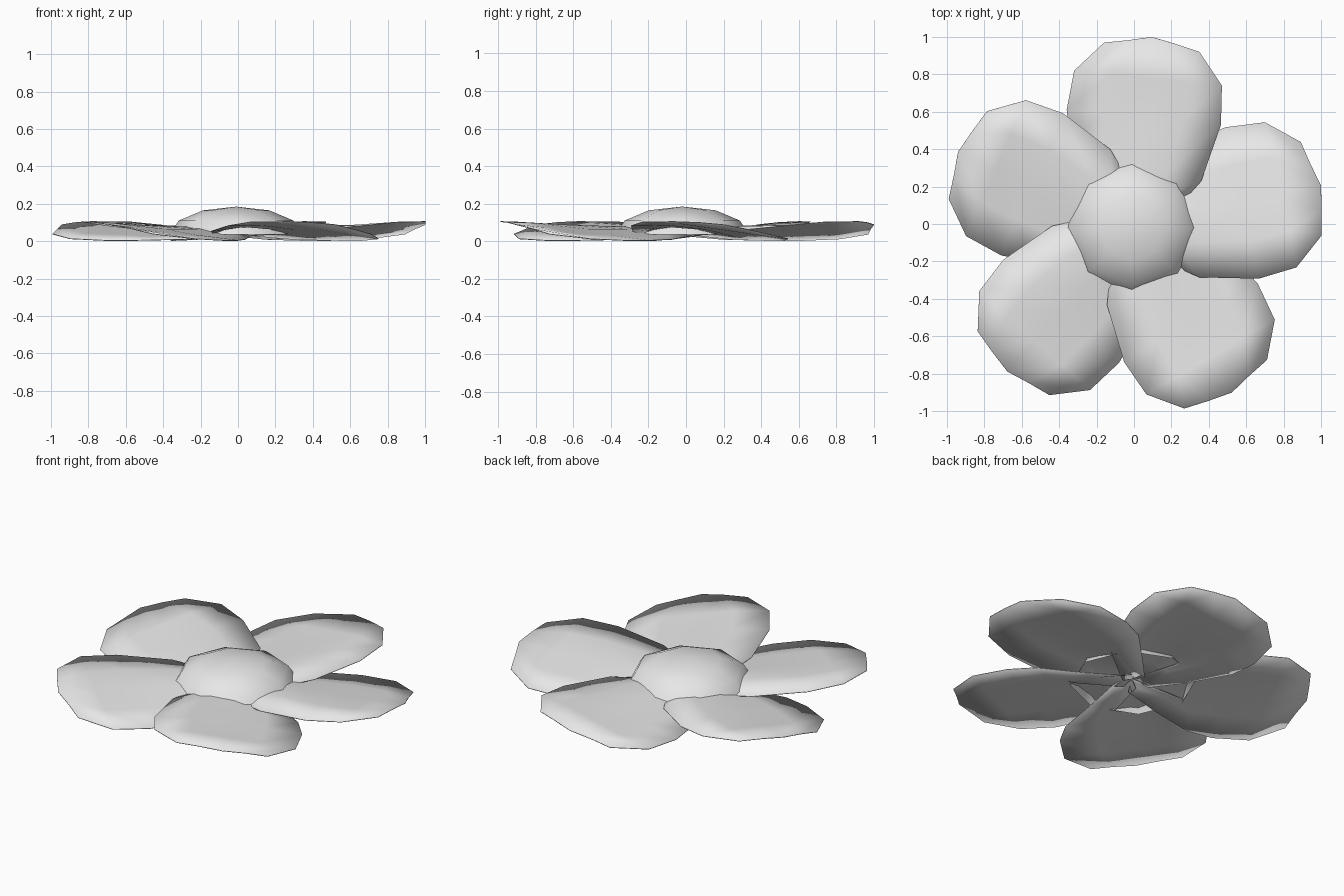
import bpy, bmesh, math
from mathutils import Vector, Matrix

cube = bpy.data.objects.get("Cube")
if cube:
    bpy.data.objects.remove(cube, do_unlink=True)

grey = bpy.data.materials.new("pale_grey")
grey.use_nodes = True
grey.diffuse_color = (0.8, 0.8, 0.8, 1)
grey.node_tree.nodes["Principled BSDF"].inputs["Base Color"].default_value = (0.8, 0.8, 0.8, 1)

CENTRE = Vector((0, -0.02, 0))


def finish(bm, name):
    mesh = bpy.data.meshes.new(name)
    bm.to_mesh(mesh)
    bm.free()
    mesh.materials.append(grey)
    obj = bpy.data.objects.new(name, mesh)
    bpy.context.collection.objects.link(obj)
    for poly in mesh.polygons:
        poly.use_smooth = True
    return obj


# Petal cross-sections from base to tip: low edge, high edge, heights across
SECTIONS = [
    ((-0.10, 0.00), (0.06, -0.03), (0.03, 0.05, 0.06, 0.05, 0.03)),
    ((-0.21, 0.20), (0.28, 0.14), (0.012, 0.045, 0.075, 0.07, 0.04)),
    ((-0.34, 0.45), (0.36, 0.23), (0.006, 0.025, 0.065, 0.08, 0.055)),
    ((-0.36, 0.61), (0.465, 0.53), (0.006, 0.035, 0.065, 0.088, 0.085)),
    ((-0.32, 0.82), (0.47, 0.74), (0.015, 0.042, 0.07, 0.098, 0.105)),
    ((-0.16, 0.97), (0.35, 0.92), (0.04, 0.067, 0.09, 0.102, 0.107)),
]
TIP_BULGE = (0, 0.025, 0.055, 0.03, 0)


def petal(name, angle):
    bm = bmesh.new()
    rows = []
    for k, (low, high, heights) in enumerate(SECTIONS):
        row = []
        for j, z in enumerate(heights):
            x, y = Vector(low).lerp(Vector(high), j / 4)
            if k == len(SECTIONS) - 1:
                y += TIP_BULGE[j]
            row.append(bm.verts.new((x, y, z)))
        rows.append(row)
    for a, b in zip(rows, rows[1:]):
        for j in range(4):
            bm.faces.new((a[j], a[j + 1], b[j + 1], b[j]))
    turn = Matrix.Translation(CENTRE) @ Matrix.Rotation(angle, 4, 'Z') @ Matrix.Translation(-CENTRE)
    bm.transform(turn)
    obj = finish(bm, name)
    # Thin sheet
    solid = obj.modifiers.new("thickness", 'SOLIDIFY')
    solid.thickness = 0.004
    solid.offset = -1


for n in range(5):
    petal(f"petal_{n + 1}", n * math.tau / 5)

# Open eight-sided dome in the middle
bm = bmesh.new()
profile = [bm.verts.new((0.355 * math.sin(a), 0, 0.035 + 0.15 * math.cos(a)))
           for a in (math.radians(d) for d in (0, 30, 60, 90))]
edges = [bm.edges.new(pair) for pair in zip(profile, profile[1:])]
bmesh.ops.spin(bm, geom=profile + edges, cent=(0, 0, 0), axis=(0, 0, 1),
               angle=math.tau, steps=8)
bmesh.ops.remove_doubles(bm, verts=bm.verts, dist=0.001)
bmesh.ops.recalc_face_normals(bm, faces=bm.faces)
if sum(f.normal.z for f in bm.faces) < 0:
    bmesh.ops.reverse_faces(bm, faces=bm.faces)
bm.transform(Matrix.Translation(CENTRE + Vector((-0.01, 0, 0))))
finish(bm, "flower_centre")
